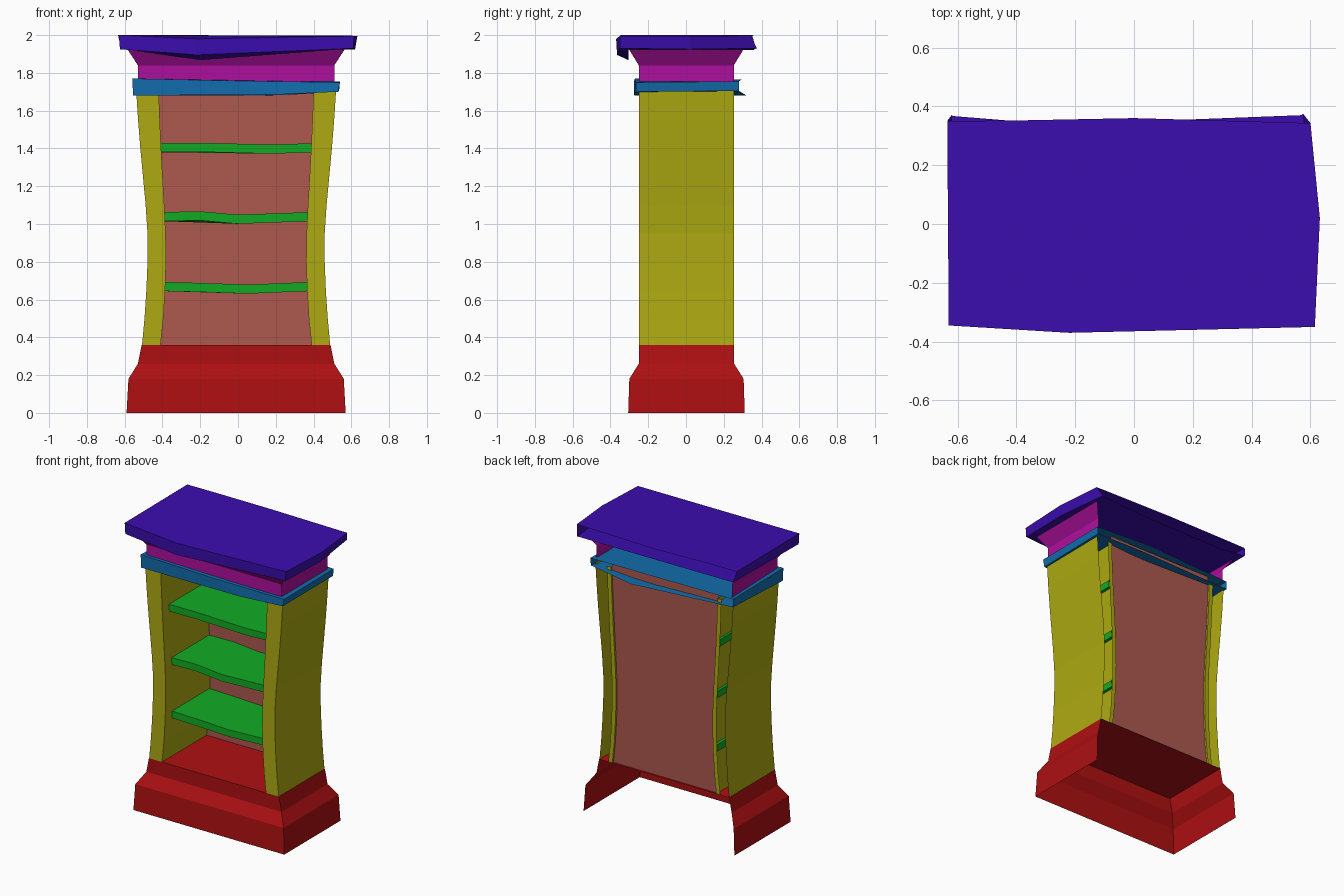
import bpy, bmesh

CX = -0.01  # the carcass sits slightly left of centre


def shell(name, color, rings, bottom=None, top=None):
    """Loft open paths into a thin shell; bottom/top are extra back points closing a cap."""
    bm = bmesh.new()
    rows = [[bm.verts.new(p) for p in r] for r in rings]
    for a, b in zip(rows, rows[1:]):
        for i in range(len(a) - 1):
            bm.faces.new((a[i], a[i + 1], b[i + 1], b[i]))
    for row, extra in ((rows[0], bottom), (rows[-1], top)):
        if extra is not None:
            bm.faces.new(row + [bm.verts.new(p) for p in extra])
    bmesh.ops.recalc_face_normals(bm, faces=bm.faces)
    mesh = bpy.data.meshes.new(name)
    bm.to_mesh(mesh)
    bm.free()
    ob = bpy.data.objects.new(name, mesh)
    bpy.context.collection.objects.link(ob)
    mat = bpy.data.materials.get(color) or bpy.data.materials.new(color)
    mat.diffuse_color = COLORS[color]
    mesh.materials.append(mat)
    return ob


def u_path(hw, yf, yb, z, mids=(), cx=CX):
    """Left-back, left-front, optional front points, right-front, right-back."""
    return [(cx - hw, yb, z), (cx - hw, yf, z), *mids, (cx + hw, yf, z), (cx + hw, yb, z)]


COLORS = {
    "red": (0.42, 0.005, 0.006, 1), "yellow": (0.42, 0.40, 0.006, 1),
    "brown": (0.42, 0.098, 0.078, 1), "green": (0.006, 0.41, 0.018, 1),
    "blue": (0.006, 0.153, 0.42, 1), "magenta": (0.42, 0.005, 0.34, 1),
    "purple": (0.044, 0.004, 0.43, 1),
}

# plinth: flared front and sides, open back and bottom
shell("plinth", "red",
      [u_path(w, -y, y + 0.005, z) for w, y, z in
       ((0.58, 0.306, 0), (0.57, 0.30, 0.18), (0.52, 0.25, 0.26), (0.50, 0.25, 0.36))],
      top=[])

# waisted profile: z, outer half width, inner half width
profile = [(0.36, 0.498, 0.40), (0.50, 0.485, 0.385), (0.65, 0.475, 0.376), (0.80, 0.469, 0.371),
           (0.95, 0.469, 0.373), (1.10, 0.479, 0.38), (1.25, 0.493, 0.389),
           (1.40, 0.507, 0.397), (1.55, 0.519, 0.404), (1.72, 0.53, 0.41)]

# hollow uprights with a narrow return lip at the back
for label, s in (("left", -1), ("right", 1)):
    shell(label + "_upright", "yellow",
          [[(CX + s * o, 0.253, z), (CX + s * o, -0.25, z), (CX + s * i, -0.25, z),
            (CX + s * i, 0.253, z), (CX + s * (i + 0.03), 0.253, z)] for z, o, i in profile])

# back panel following the waist
shell("back_panel", "brown",
      [[(CX - i, 0.24, z), (CX + i, 0.24, z)] for z, o, i in profile]
      + [[(CX - 0.41, 0.24, 1.755), (CX + 0.41, 0.24, 1.755)]])

# sagging shelves: height, half width, then front x and height change for the warped points
shelves = [(0.645, 0.395, ((-0.2, -0.005), (0.05, -0.014))),
           (1.015, 0.395, ((-0.2, 0.004), (0.0, -0.014))),
           (1.38, 0.415, ((-0.2, 0.002), (0.18, -0.008)))]
for n, (z, hw, warp) in enumerate(shelves, 1):
    rings = [u_path(hw, -0.175, 0.235, h, [(x, -0.175, h + d) for x, d in warp])
             for h in (z, z + 0.048)]
    backs = [[(x, 0.235, h + d) for x, d in reversed(warp)] for h in (z, z + 0.048)]
    shell("shelf_%d" % n, "green", rings, bottom=backs[0], top=backs[1])

# band under the neck, with warped edges and an open back
shell("band", "blue",
      [[(-0.55, 0.27, 1.70), (-0.555, -0.27, 1.68), (0.2, -0.275, 1.685),
        (0.53, -0.265, 1.70), (0.535, 0.28, 1.705)],
       [(-0.55, 0.27, 1.755), (-0.56, -0.27, 1.77), (0.0, -0.275, 1.758),
        (0.54, -0.265, 1.75), (0.54, 0.28, 1.755)]],
      bottom=[(0.2, 0.32, 1.68)], top=[(0.1, 0.295, 1.765)])

# flared neck, open at the back
shell("neck", "magenta",
      [u_path(w, -y, y + 0.003, z) for w, y, z in
       ((0.52, 0.25, 1.755), (0.52, 0.25, 1.84), (0.575, 0.302, 1.925))])

# crown slab with uneven outline and a dipped underside, open at the back
shell("crown", "purple",
      [[(-0.615, 0.367, 1.929), (-0.585, -0.305, 1.925), (-0.2, -0.305, 1.868),
        (0.565, -0.305, 1.928), (0.59, 0.02, 1.925), (0.57, 0.37, 1.93)],
       [(-0.62, 0.37, 1.93), (-0.625, -0.345, 1.925), (-0.22, -0.365, 1.895),
        (0.61, -0.35, 1.93), (0.62, 0.02, 1.925), (0.575, 0.375, 1.93)],
       [(-0.635, 0.35, 2.0), (-0.63, -0.345, 2.0), (-0.22, -0.37, 1.98),
        (0.615, -0.35, 1.995), (0.632, 0.02, 1.995), (0.60, 0.343, 1.997)]],
      bottom=[(0.18, 0.355, 1.92), (-0.43, 0.352, 1.92)],
      top=[(0.0, 0.36, 1.995), (-0.4, 0.352, 2.0)])
